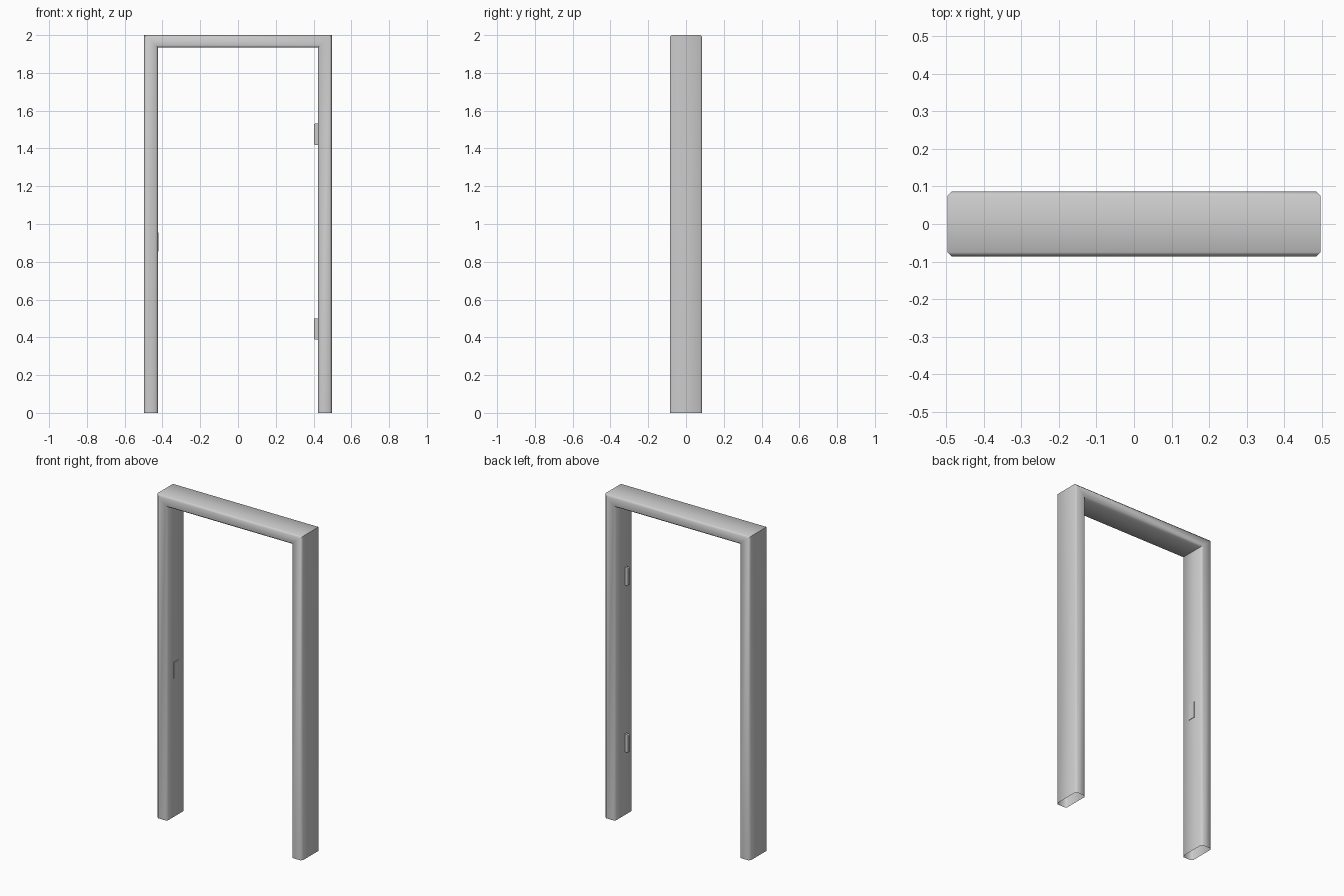
import bpy, bmesh, math

if "Cube" in bpy.data.objects:
    bpy.data.objects.remove(bpy.data.objects["Cube"])

HALF_W, HALF_D, TOP = 0.497, 0.086, 2.0   # outer frame size
SIDE, HEAD, CH = 0.073, 0.066, 0.011      # jamb width, head height, edge chamfer


def finish(bm, name, angle=50):
    bmesh.ops.recalc_face_normals(bm, faces=bm.faces)
    mesh = bpy.data.meshes.new(name)
    bm.to_mesh(mesh)
    bm.free()
    obj = bpy.data.objects.new(name, mesh)
    bpy.context.collection.objects.link(obj)
    bpy.ops.object.select_all(action='DESELECT')
    obj.select_set(True)
    bpy.context.view_layer.objects.active = obj
    bpy.ops.object.shade_smooth_by_angle(angle=math.radians(angle))
    return obj


def plate(name, lo, hi, radius):
    """Thin box with its four outward corners rounded or softened."""
    bm = bmesh.new()
    bmesh.ops.create_cube(bm, size=1)
    for v in bm.verts:
        v.co = [a + (b - a) * (c + 0.5) for a, b, c in zip(lo, hi, v.co)]
    return bm, name, radius


# Door frame: chamfered section swept around a mitred, open-bottomed U
def ring(sx, z_is_floor):
    section = [(0, CH), (CH, 0), (SIDE - CH, 0), (SIDE, CH)]
    pts = [(d, -HALF_D + e) for d, e in section]
    pts += [(d, -y) for d, y in reversed(pts)]
    return [(sx * (HALF_W - d), y,
             0 if z_is_floor else TOP - (d if d <= CH else d - SIDE + HEAD))
            for d, y in pts]


bm = bmesh.new()
rings = [[bm.verts.new(p) for p in ring(sx, floor)]
         for sx, floor in ((-1, True), (-1, False), (1, False), (1, True))]
for a, b in zip(rings, rings[1:]):
    for i in range(8):
        j = (i + 1) % 8
        bm.faces.new((a[i], a[j], b[j], b[i]))
finish(bm, "door_frame")

# Hinge leaves: slim plates with rounded free corners on the right jamb
INNER = HALF_W - SIDE
for name, z in (("lower_hinge", 0.445), ("upper_hinge", 1.475)):
    bm, _, r = plate(name, (INNER - 0.022, -0.024, z - 0.056),
                     (INNER + 0.004, -0.010, z + 0.056), 0.006)
    corners = [e for e in bm.edges
               if all(v.co.x < INNER - 0.01 for v in e.verts)
               and abs(e.verts[0].co.z - e.verts[1].co.z) < 1e-5]
    bmesh.ops.bevel(bm, geom=corners, offset=r, segments=2, profile=0.5,
                    affect='EDGES')
    finish(bm, name)

# Strike plate: almost flush on the left jamb
bm, _, _ = plate("strike_plate", (-INNER - 0.002, -0.023, 0.855),
                 (-INNER + 0.003, 0.023, 0.955), 0)
finish(bm, "strike_plate")
